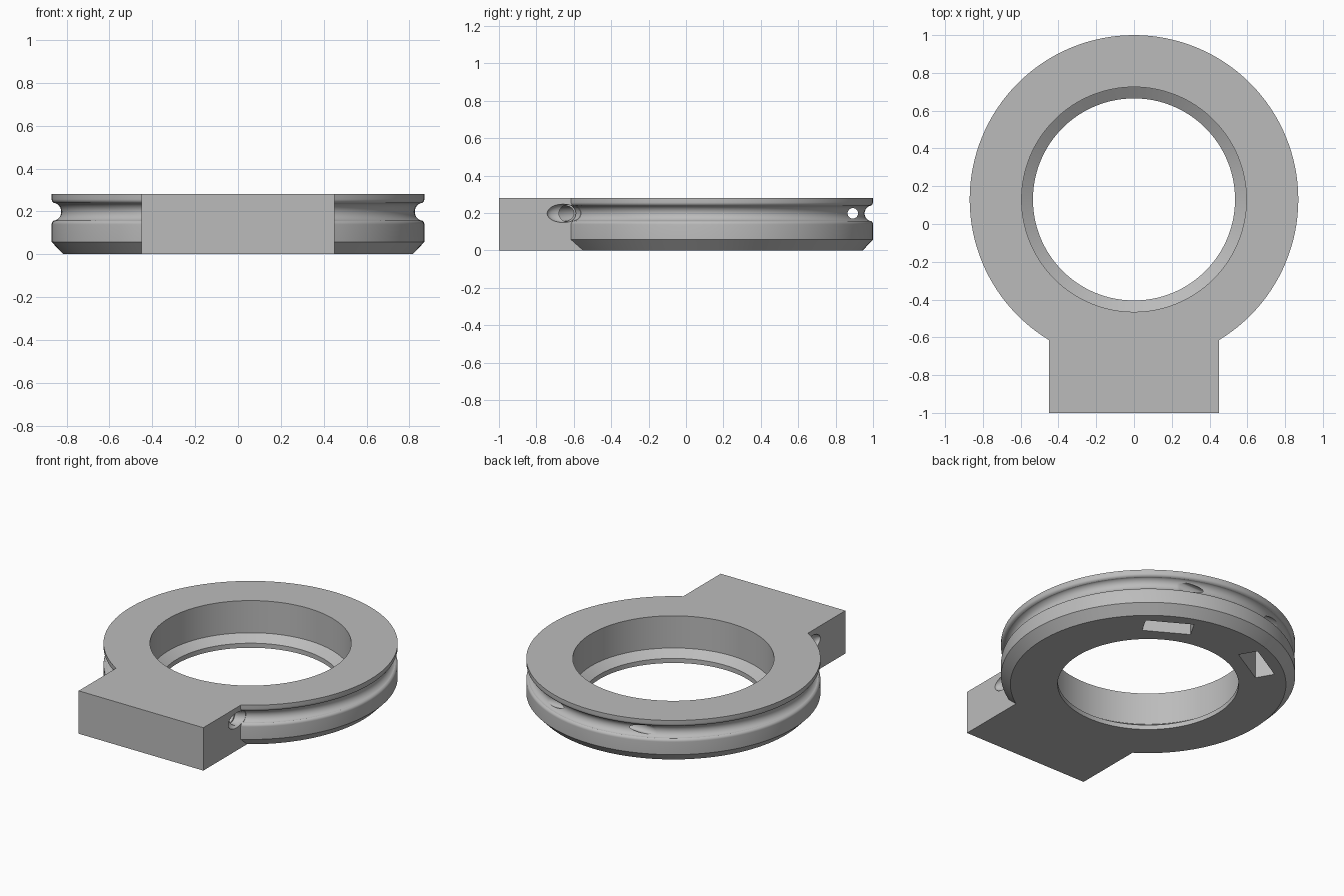
import bpy, bmesh
from math import cos, sin, pi, radians
from mathutils import Matrix, Vector

if "Cube" in bpy.data.objects:
    bpy.data.objects.remove(bpy.data.objects["Cube"])

CENTRE = Vector((0, 0.13, 0))
HEIGHT = 0.28
GROOVE_Z = 0.198

grey = bpy.data.materials.new("plain grey")
grey.use_nodes = True
grey.diffuse_color = (0.5, 0.5, 0.5, 1)
grey.node_tree.nodes["Principled BSDF"].inputs["Base Color"].default_value = (0.5, 0.5, 0.5, 1)


def finish(name, bm, helper=False):
    bmesh.ops.recalc_face_normals(bm, faces=bm.faces)
    mesh = bpy.data.meshes.new(name)
    bm.to_mesh(mesh)
    bm.free()
    mesh.materials.append(grey)
    ob = bpy.data.objects.new(name, mesh)
    bpy.context.collection.objects.link(ob)
    ob.hide_render = helper
    return ob


def lathe(name, profile, steps, helper=False):
    """Spin a closed (radius, z) outline around the ring axis."""
    bm = bmesh.new()
    vs = [bm.verts.new((r, 0, z)) for r, z in profile]
    edges = [bm.edges.new((vs[i - 1], vs[i])) for i in range(len(vs))]
    bmesh.ops.spin(bm, geom=vs + edges, cent=(0, 0, 0), axis=(0, 0, 1),
                   angle=2 * pi, steps=steps, use_merge=True)
    bmesh.ops.remove_doubles(bm, verts=bm.verts, dist=1e-5)
    bmesh.ops.translate(bm, verts=bm.verts, vec=CENTRE)
    return finish(name, bm, helper)


def box(name, centre, size, turn=0, helper=False):
    bm = bmesh.new()
    bmesh.ops.create_cube(bm, size=1, matrix=Matrix.Translation(centre)
                          @ Matrix.Rotation(turn, 4, "Z") @ Matrix.Diagonal((*size, 1)))
    return finish(name, bm, helper)


def bore(name, centre, radius, length):
    bm = bmesh.new()
    bmesh.ops.create_cone(bm, cap_ends=True, segments=32, radius1=radius, radius2=radius,
                          depth=length, matrix=Matrix.Translation(centre)
                          @ Matrix.Rotation(pi / 2, 4, "Y"))
    return finish(name, bm, True)


def arc(cr, cz, rad, start, end, n):
    return [(cr + rad * cos(radians(start + (end - start) * i / n)),
             cz + rad * sin(radians(start + (end - start) * i / n))) for i in range(n + 1)]


# Ring body with a stepped bore, chamfered foot and a rounded cord groove
fillet = 0.02
groove = (arc(0.87 - fillet, GROOVE_Z - 0.059, fillet, 0, 70, 5)
          + arc(0.868, GROOVE_Z, 0.043, 250, 110, 14)
          + arc(0.87 - fillet, GROOVE_Z + 0.059, fillet, -70, 0, 5))
ring = lathe("ring_body", [(0.535, 0), (0.815, 0), (0.87, 0.057)] + groove
             + [(0.87, HEIGHT), (0.595, HEIGHT), (0.595, 0.07), (0.535, 0.03)], 128)

# Mounting block joined to the front
block = box("mounting_block", (0, -0.75, HEIGHT / 2), (0.9, 0.5, HEIGHT), helper=True)

# Cord tunnel through the block, following the groove
cutters = [lathe("cord_tunnel", arc(0.868, GROOVE_Z, 0.0415, 0, 345, 23), 120, True)]

for side in (-1, 1):
    # Flared tunnel mouth and short straight bore in the block side
    bm = bmesh.new()
    bmesh.ops.create_uvsphere(bm, u_segments=32, v_segments=20, radius=1,
                              matrix=Matrix.Translation((side * 0.452, -0.657, GROOVE_Z))
                              @ Matrix.Diagonal((0.04, 0.086, 0.049, 1)))
    cutters.append(finish("tunnel_mouth", bm, True))
    cutters.append(bore("mouth_bore", (side * 0.44, -0.634, GROOVE_Z), 0.045, 0.1))
    # Rectangular pocket in the underside, square to the radius
    angle = radians(90 - side * 30)
    spot = CENTRE + Vector((cos(angle), sin(angle), 0)) * 0.682
    cutters.append(box("underside_pocket", spot + Vector((0, 0, 0.05)),
                       (0.12, 0.29, 0.34), angle, True))

# Straight cord hole crossing the back of the ring
cutters.append(bore("cord_hole", (0, 0.892, GROOVE_Z), 0.028, 0.9))


def combine(target, other, operation):
    mod = target.modifiers.new(other.name, "BOOLEAN")
    mod.operation = operation
    mod.solver = "EXACT"
    mod.object = other
    bpy.context.view_layer.objects.active = target
    bpy.ops.object.modifier_apply(modifier=mod.name)
    bpy.data.objects.remove(other)


combine(ring, block, "UNION")
for cutter in cutters:
    combine(ring, cutter, "DIFFERENCE")

# Smooth curved walls, crisp edges
bpy.ops.object.select_all(action="DESELECT")
ring.select_set(True)
bpy.context.view_layer.objects.active = ring
bpy.ops.object.shade_smooth_by_angle(angle=radians(30))
